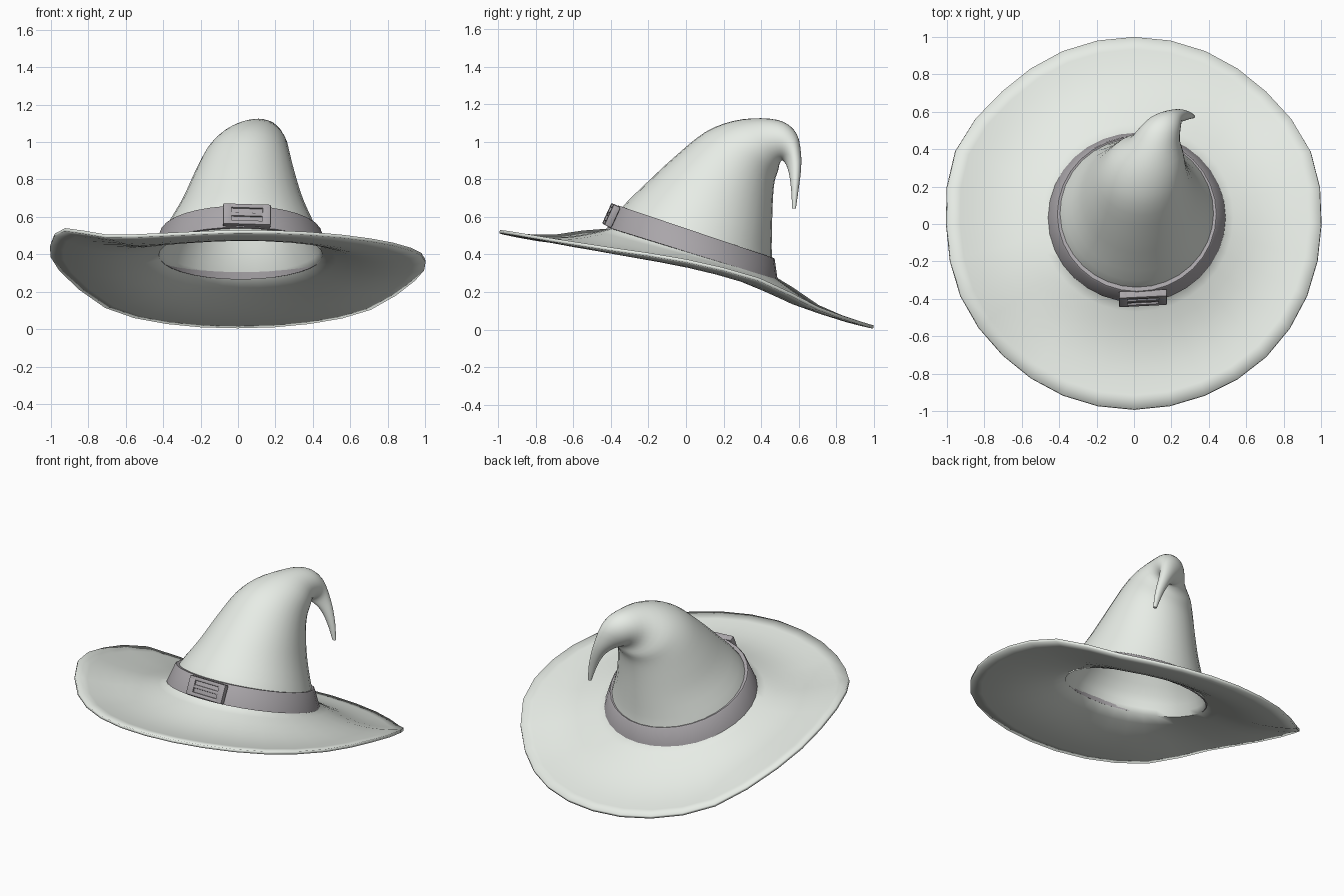
import bpy, math
from mathutils import Vector

if "Cube" in bpy.data.objects:
    bpy.data.objects.remove(bpy.data.objects["Cube"])

SEG = 32

def spline(pts, t, closed=False):
    """Catmull-Rom through tuples (t in index units)."""
    n = len(pts)
    i = int(math.floor(t))
    if not closed:
        i = min(i, n - 2)
    f = t - i
    def get(k):
        return pts[k % n] if closed else pts[max(0, min(n - 1, k))]
    p0, p1, p2, p3 = (get(i + k) for k in (-1, 0, 1, 2))
    return [0.5 * (2 * b + (c - a) * f + (2 * a - 5 * b + 4 * c - d) * f * f
                   + (3 * b - a - 3 * c + d) * f ** 3)
            for a, b, c, d in zip(p0, p1, p2, p3)]

def ring(fy, fz, by, bz, xc, hw):
    """Tilted ellipse from its front point, back point, x centre and half width."""
    c = Vector((xc, (fy + by) / 2, (fz + bz) / 2))
    v = Vector((0, (by - fy) / 2, (bz - fz) / 2))
    return [c + Vector((hw * math.cos(a), 0, 0)) + v * math.sin(a)
            for a in (2 * math.pi * j / SEG for j in range(SEG))]

def material(name, col):
    m = bpy.data.materials.new(name)
    m.diffuse_color = (*col, 1)
    m.use_nodes = True
    m.node_tree.nodes["Principled BSDF"].inputs["Base Color"].default_value = m.diffuse_color
    return m

def loft(name, rings, mat, cap=False, loop=False):
    verts = [p for r in rings for p in r]
    n = len(rings)
    faces = []
    for i in range(n if loop else n - 1):
        for j in range(SEG):
            k, i2 = (j + 1) % SEG, (i + 1) % n
            faces.append((i * SEG + j, i * SEG + k, i2 * SEG + k, i2 * SEG + j))
    if cap:
        faces.append([(n - 1) * SEG + j for j in range(SEG)])
    me = bpy.data.meshes.new(name)
    me.from_pydata(verts, [], faces)
    me.materials.append(mat)
    ob = bpy.data.objects.new(name, me)
    bpy.context.collection.objects.link(ob)
    return ob

def smooth(ob, deg):
    bpy.ops.object.select_all(action='DESELECT')
    ob.select_set(True)
    bpy.context.view_layer.objects.active = ob
    bpy.ops.object.shade_smooth_by_angle(angle=math.radians(deg))

felt = material("felt", (0.80, 0.84, 0.79))
band_mat = material("band_grey", (0.40, 0.38, 0.40))

# Brim rim: (radius, height) every 22.5 degrees starting at +x
rim_pts = [(1.0, .375), (1.02, .275), (1.0, .12), (1.0, .045), (1.0, .022), (1.0, .045),
           (1.0, .13), (1.03, .33), (1.0, .46), (1.0, .54), (.99, .505), (.99, .515),
           (.99, .53), (.99, .52), (1.0, .485), (1.0, .435)]
rim = []
for j in range(SEG):
    r, z = spline(rim_pts, j * 16 / SEG, True)
    a = 2 * math.pi * j / SEG
    rim.append(Vector((r * math.cos(a), r * math.sin(a), z)))

# Crown sections: front y, front z, back y, back z, x centre, half width
crown = [(-.395, .54, .47, .28, .015, .45), (-.345, .645, .457, .39, .015, .41),
         (-.2, .79, .458, .55, .025, .33), (-.06, .92, .463, .70, .035, .275),
         (.10, 1.05, .472, .79, .05, .23), (.25, 1.11, .49, .845, .075, .19),
         (.40, 1.125, .497, .88, .11, .135), (.52, 1.105, .51, .90, .14, .11),
         (.59, 1.04, .525, .89, .17, .088), (.612, .94, .538, .865, .215, .06),
         (.612, .85, .55, .82, .255, .04), (.60, .75, .56, .74, .29, .026),
         (.585, .645, .565, .645, .315, .012)]
base = ring(*crown[0])

# Brim and crown are one continuous skin with felt thickness
rings = []
for i in range(8):
    t = i / 8
    rings.append([p.lerp(q, t) - Vector((0, 0, .045 * math.sin(math.pi * t)))
                  for p, q in zip(rim, base)])
steps = 3
for i in range((len(crown) - 1) * steps + 1):
    rings.append(ring(*spline(crown, i / steps)))
hat = loft("hat_body", rings, felt, cap=True)
sol = hat.modifiers.new("thickness", 'SOLIDIFY')
sol.thickness = .018
sol.offset = -1
smooth(hat, 60)

# Band wrapped round the foot of the crown
band = loft("hat_band", [
    ring(-.38, .53, .45, .265, .015, .44),
    ring(-.42, .545, .488, .265, .015, .475),
    ring(-.368, .655, .472, .375, .015, .432),
    ring(-.36, .66, .466, .381, .015, .425),
    ring(-.335, .652, .445, .378, .015, .40)], band_mat, loop=True)
smooth(band, 40)

# Buckle: backing plate, frame and prong bars, leaning with the band
buckle_parts = []
def bar(x, z, w, h, y, d):
    bpy.ops.mesh.primitive_cube_add(size=1, location=(x, y, z))
    ob = bpy.context.object
    ob.scale = (w, d, h)
    bpy.ops.object.transform_apply(location=True, rotation=False, scale=True)
    ob.data.materials.append(band_mat)
    b = ob.modifiers.new("bevel", 'BEVEL')
    b.width = .005
    b.segments = 2
    bpy.ops.object.modifier_apply(modifier="bevel")
    buckle_parts.append(ob)

bar(0, 0, .24, .105, 0, .03)
for s in (-1, 1):
    bar(s * .105, 0, .045, .12, -.006, .04)
    bar(0, s * .048, .25, .024, -.006, .04)
bar(0, 0, .19, .022, -.006, .036)
bpy.ops.object.select_all(action='DESELECT')
for ob in buckle_parts:
    ob.select_set(True)
bpy.context.view_layer.objects.active = buckle_parts[0]
bpy.ops.object.join()
buckle = bpy.context.object
buckle.name = "buckle"
buckle.location = (.047, -.392, .605)
buckle.rotation_euler = (-.43, .03, .05)
smooth(buckle, 35)
